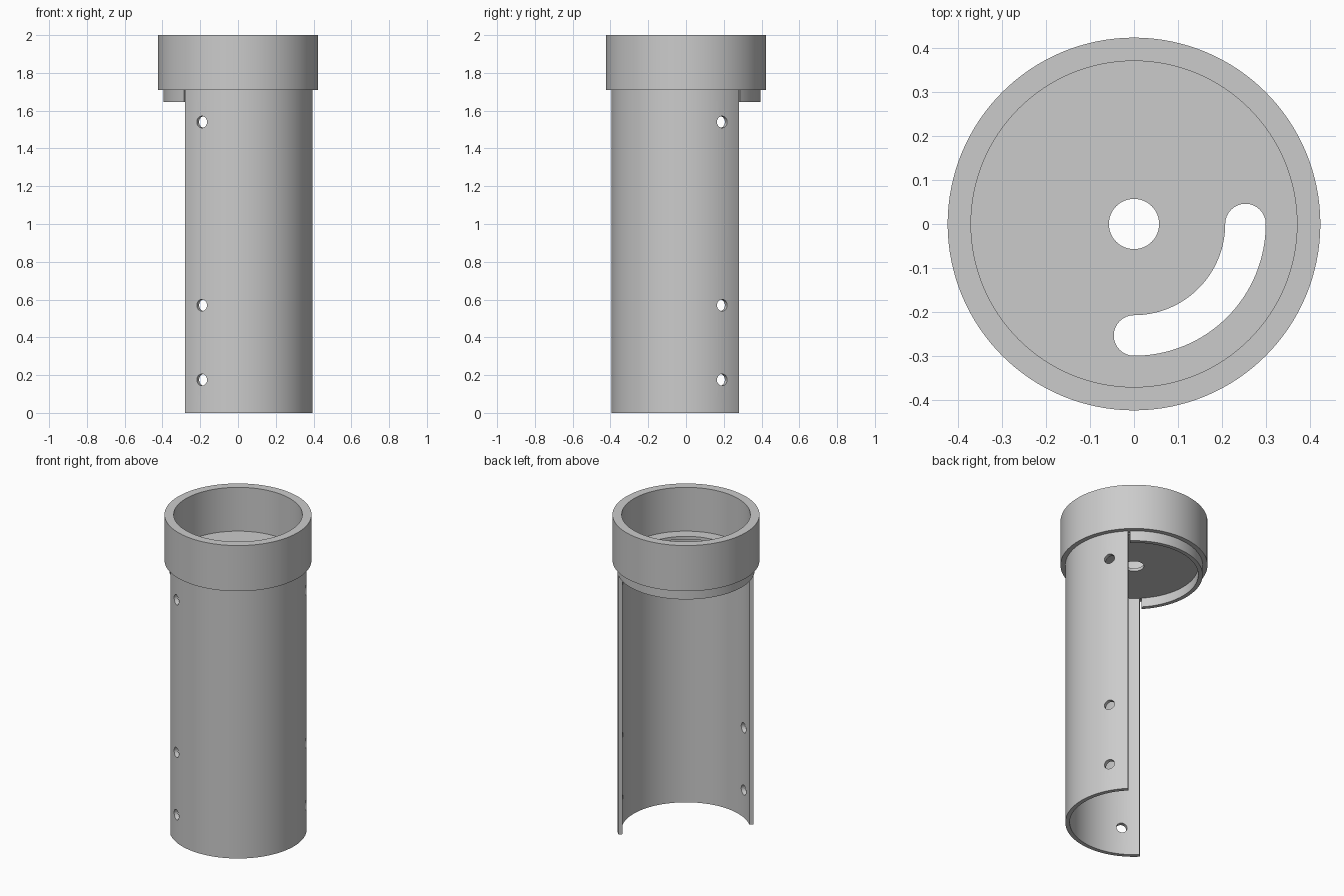
import bpy, bmesh
from math import cos, sin, radians, pi
from mathutils import Matrix, Vector

cube = bpy.data.objects.get("Cube")
if cube:
    bpy.data.objects.remove(cube, do_unlink=True)

grey = bpy.data.materials.new("plain grey")
grey.use_nodes = True
colour = (0.6, 0.6, 0.6, 1)
grey.diffuse_color = colour
grey.node_tree.nodes["Principled BSDF"].inputs["Base Color"].default_value = colour


def arc(radius, start, end, steps, centre=(0, 0)):
    """Points along an arc, angles in degrees."""
    angles = [radians(start + (end - start) * i / steps) for i in range(steps + 1)]
    return [(centre[0] + radius * cos(a), centre[1] + radius * sin(a)) for a in angles]


def finish(name, bm):
    bmesh.ops.recalc_face_normals(bm, faces=bm.faces)
    mesh = bpy.data.meshes.new(name)
    bm.to_mesh(mesh)
    bm.free()
    obj = bpy.data.objects.new(name, mesh)
    bpy.context.collection.objects.link(obj)
    mesh.materials.append(grey)
    return obj


def prism(name, outline, bottom, top):
    """Upright solid from a flat outline."""
    bm = bmesh.new()
    face = bm.faces.new([bm.verts.new((x, y, bottom)) for x, y in outline])
    moved = bmesh.ops.extrude_face_region(bm, geom=[face])["geom"]
    verts = [v for v in moved if isinstance(v, bmesh.types.BMVert)]
    bmesh.ops.translate(bm, verts=verts, vec=(0, 0, top - bottom))
    return finish(name, bm)


def curved_wall(name, inner, outer, bottom, top, start, end, steps):
    """Rectangular section swept round the z axis."""
    bm = bmesh.new()
    closed = end - start == 360
    rows = []
    for a, b in zip(arc(inner, start, end, steps), arc(outer, start, end, steps)):
        corners = [(*a, bottom), (*b, bottom), (*b, top), (*a, top)]
        rows.append([bm.verts.new(c) for c in corners])
    if closed:
        rows[-1] = rows[0]
    for p, q in zip(rows, rows[1:]):
        for i in range(4):
            j = (i + 1) % 4
            bm.faces.new((p[i], p[j], q[j], q[i]))
    if not closed:
        bm.faces.new(rows[0])
        bm.faces.new(rows[-1])
    return finish(name, bm)


def activate(obj):
    bpy.ops.object.select_all(action="DESELECT")
    obj.select_set(True)
    bpy.context.view_layer.objects.active = obj


def cut(obj, cutters):
    for cutter in cutters:
        mod = obj.modifiers.new("cut", "BOOLEAN")
        mod.operation = "DIFFERENCE"
        mod.solver = "EXACT"
        mod.object = cutter
        activate(obj)
        bpy.ops.object.modifier_apply(modifier=mod.name)
        bpy.data.objects.remove(cutter, do_unlink=True)


# Socket collar, half-round body and the short lip closing its back
WALL_IN, WALL_OUT, COLLAR_OUT = 0.37, 0.395, 0.423
collar = curved_wall("collar", WALL_IN, COLLAR_OUT, 1.71, 2, 0, 360, 128)
body = curved_wall("half_tube_body", WALL_IN, WALL_OUT, 0, 1.715, -135, 45, 64)
lip = curved_wall("back_lip", WALL_IN, WALL_OUT, 1.645, 1.715, 46.5, 223.5, 64)

# Screw holes near both long edges of the body
holes = []
for angle in (-119, 29):
    direction = Vector((cos(radians(angle)), sin(radians(angle)), 0))
    for z in (0.175, 0.57, 1.54):
        hole = prism("hole_cutter", arc(0.031, 0, 360, 32)[:-1], -0.1, 0.1)
        turn = direction.to_track_quat("Z", "Y").to_matrix().to_4x4()
        place = Matrix.Translation(direction * 0.38 + Vector((0, 0, z)))
        hole.data.transform(place @ turn)
        holes.append(hole)
cut(body, holes)

# Floor plate with a centre hole and a curved slot with round ends
plate = prism("floor_plate", arc(0.372, 0, 360, 128)[:-1], 1.703, 1.722)
centre_hole = prism("centre_cutter", arc(0.057, 0, 360, 48)[:-1], 1.6, 1.8)
MID, HALF = 0.253, 0.046
slot_outline = (arc(MID + HALF, -90, 0, 32)
                + arc(HALF, 0, 180, 16, (MID, 0))[1:]
                + arc(MID - HALF, 0, -90, 32)[1:]
                + arc(HALF, 90, 270, 16, (0, -MID))[1:-1])
slot = prism("slot_cutter", slot_outline, 1.6, 1.8)
cut(plate, [centre_hole, slot])

# Smooth curved walls with crisp rims
for part in (collar, body, lip, plate):
    activate(part)
    bpy.ops.object.shade_smooth_by_angle(angle=pi / 6)
